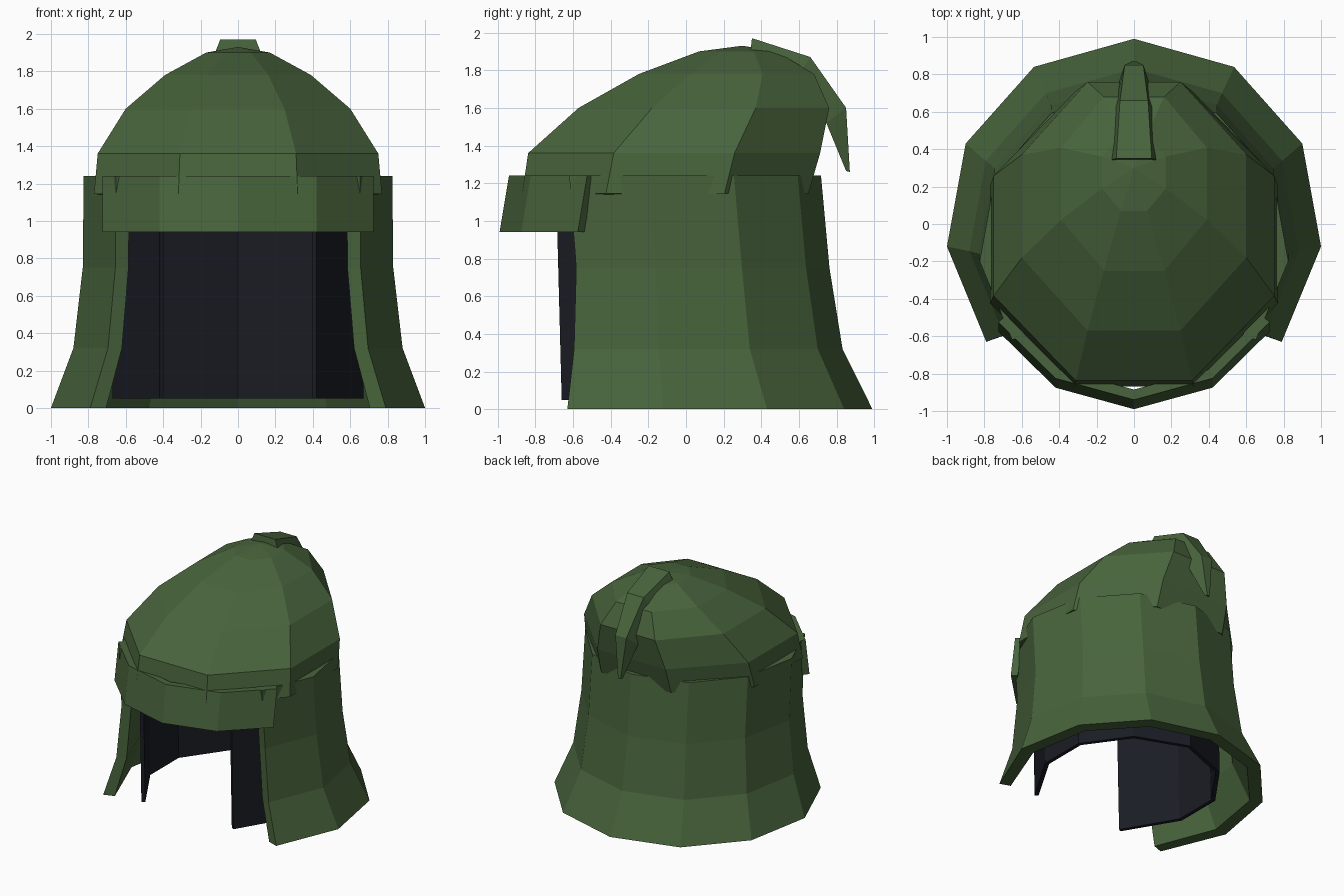
import bpy, bmesh

if "Cube" in bpy.data.objects:
    bpy.data.objects.remove(bpy.data.objects["Cube"])

def material(name, rgb):
    m = bpy.data.materials.new(name)
    m.diffuse_color = (*rgb, 1)
    m.use_nodes = True
    m.node_tree.nodes["Principled BSDF"].inputs["Base Color"].default_value = m.diffuse_color
    return m

GREEN = material("green_metal", (0.065, 0.127, 0.045))
DARK = material("dark_lining", (0.010, 0.012, 0.018))

def finish(bm, name, mat):
    bmesh.ops.recalc_face_normals(bm, faces=bm.faces)
    mesh = bpy.data.meshes.new(name)
    bm.to_mesh(mesh)
    bm.free()
    mesh.materials.append(mat)
    ob = bpy.data.objects.new(name, mesh)
    bpy.context.collection.objects.link(ob)
    return ob

def mirrored(half):
    """Half path starting on x = 0, completed to the other side."""
    return [(-x, y) for x, y in half[:0:-1]] + half

def wall(name, outer, inner, levels, mat):
    """Open curved wall with thickness; levels are (z, scale, y shift)."""
    bm = bmesh.new()
    def grid(path):
        return [[bm.verts.new((x * s, y * s + dy, z)) for x, y in path]
                for z, s, dy in levels]
    o, i = grid(mirrored(outer)), grid(mirrored(inner))
    n = len(o[0])
    for g in (o, i):
        for a, b in zip(g, g[1:]):
            for k in range(n - 1):
                bm.faces.new((a[k], a[k + 1], b[k + 1], b[k]))
    for l in (0, -1):
        for k in range(n - 1):
            bm.faces.new((o[l][k], o[l][k + 1], i[l][k + 1], i[l][k]))
    for k in (0, -1):
        for l in range(len(levels) - 1):
            bm.faces.new((o[l][k], o[l + 1][k], i[l + 1][k], i[l][k]))
    return finish(bm, name, mat)

# Flared neck guard
wall("neck_guard",
     [(0, .99), (.535, .84), (.9, .43), (1, -.12), (.79, -.63)],
     [(0, .89), (.475, .755), (.81, .385), (.895, -.11), (.705, -.60)],
     [(0, 1, 0), (.32, .88, -.04), (.75, .83, -.06), (1.24, .825, -.1)], GREEN)

# Dark inner lining
wall("lining",
     [(0, .66), (.42, .50), (.67, .15), (.67, -.24), (.42, -.66)],
     [(0, .63), (.40, .475), (.64, .14), (.64, -.23), (.395, -.645)],
     [(.05, 1, 0), (1.2, 1, -.03)], DARK)

# Brow band
wall("brow_band",
     [(0, -.99), (.42, -.875), (.725, -.575)],
     [(0, -.935), (.395, -.83), (.685, -.54)],
     [(.94, 1, 0), (1.24, 1, .05)], GREEN)

# Eight-sided dome leaning to the back: (z, centre y, half depth, half width)
bm = bmesh.new()
T = 0.414
OCT = [(T, -1), (1, -T), (1, T), (T, 1), (-T, 1), (-1, T), (-1, -T), (-T, -1)]
rings = []
for z, cy, ay, ax in [(1.145, -.11, .76, .77), (1.36, -.063, .775, .75),
                      (1.6, .095, .665, .6), (1.78, .215, .465, .39),
                      (1.9, .275, .205, .17)]:
    rings.append([bm.verts.new((x * ax, cy + y * ay, z)) for x, y in OCT])
apex = bm.verts.new((0, .3, 1.93))
for a, b in zip(rings, rings[1:]):
    for k in range(8):
        j = (k + 1) % 8
        bm.faces.new((a[k], a[j], b[j], b[k]))
for k in range(8):
    bm.faces.new((rings[-1][k], rings[-1][(k + 1) % 8], apex))
dome = finish(bm, "dome", GREEN)
shell = dome.modifiers.new("shell", 'SOLIDIFY')
shell.thickness = 0.03
shell.offset = -1

# Tapering crest: (top y, top z, top half width, base y, base z, base half width)
bm = bmesh.new()
secs = []
for ty, tz, tw, by, bz, bw in [(.35, 1.97, .095, .34, 1.88, .13),
                               (.66, 1.87, .075, .60, 1.78, .11),
                               (.85, 1.6, .05, .745, 1.52, .085),
                               (.87, 1.26, .012, .85, 1.265, .02)]:
    secs.append([bm.verts.new(p) for p in
                 ((-bw, by, bz), (-tw, ty, tz), (tw, ty, tz), (bw, by, bz))])
for a, b in zip(secs, secs[1:]):
    for k in range(4):
        j = (k + 1) % 4
        bm.faces.new((a[k], a[j], b[j], b[k]))
bm.faces.new(secs[0])
bm.faces.new(secs[-1])
finish(bm, "crest", GREEN)
